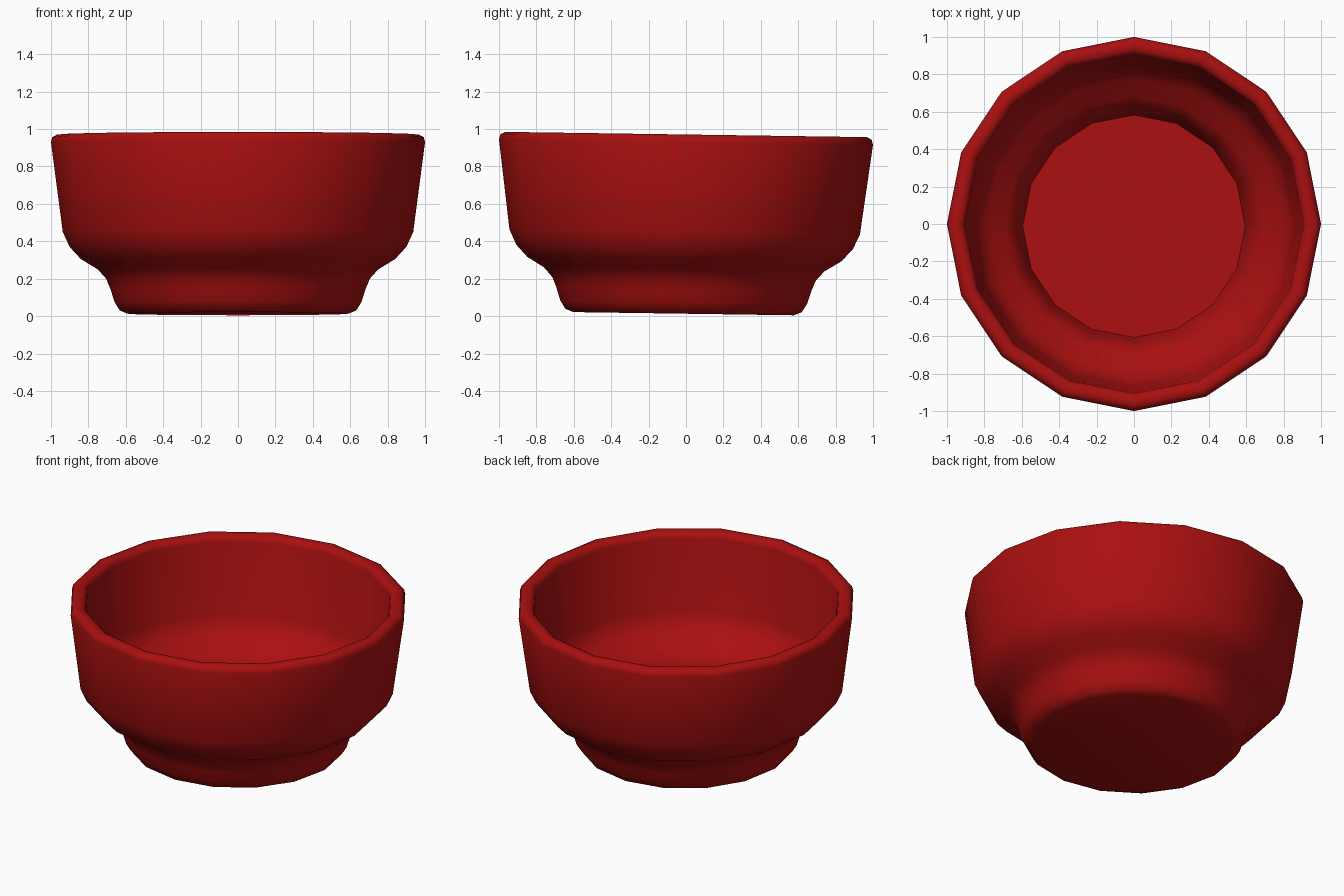
import bpy, bmesh, math

if "Cube" in bpy.data.objects:
    bpy.data.objects.remove(bpy.data.objects["Cube"])

SIDES = 16
TILT = math.radians(-0.83)

# bowl profile (radius, height): foot, shoulder, wall, rim, then the inside down to the floor
PROFILE = [
    (0.59, 0.013), (0.632, 0.03), (0.66, 0.075), (0.682, 0.145), (0.705, 0.20),
    (0.75, 0.25), (0.84, 0.305), (0.90, 0.37), (0.937, 0.45), (1.0, 0.93),
    (0.993, 0.957), (0.967, 0.971), (0.935, 0.968), (0.914, 0.955), (0.906, 0.93),
    (0.86, 0.48), (0.835, 0.42), (0.785, 0.365), (0.69, 0.31), (0.64, 0.25),
    (0.612, 0.15), (0.595, 0.09),
]

bm = bmesh.new()
rings = []
for r, z in PROFILE:
    rings.append([bm.verts.new((r * math.cos(2 * math.pi * i / SIDES),
                                r * math.sin(2 * math.pi * i / SIDES), z))
                  for i in range(SIDES)])
for a, b in zip(rings, rings[1:]):
    for i in range(SIDES):
        j = (i + 1) % SIDES
        bm.faces.new((a[i], a[j], b[j], b[i]))

# flat underside and inner floor
bm.faces.new(rings[0][::-1])
bm.faces.new(rings[-1])
bmesh.ops.recalc_face_normals(bm, faces=bm.faces)

mesh = bpy.data.meshes.new("bowl")
bm.to_mesh(mesh)
bm.free()
bowl = bpy.data.objects.new("bowl", mesh)
bpy.context.collection.objects.link(bowl)

# slight backward lean of the whole bowl
bowl.rotation_euler.x = TILT
bowl.location = (0, -0.0135, 0)

red = bpy.data.materials.new("red_glaze")
red.diffuse_color = (0.4, 0.005, 0.005, 1)
red.use_nodes = True
red.node_tree.nodes["Principled BSDF"].inputs["Base Color"].default_value = red.diffuse_color
mesh.materials.append(red)

bpy.context.view_layer.objects.active = bowl
bowl.select_set(True)
bpy.ops.object.shade_smooth_by_angle(angle=math.radians(60))
